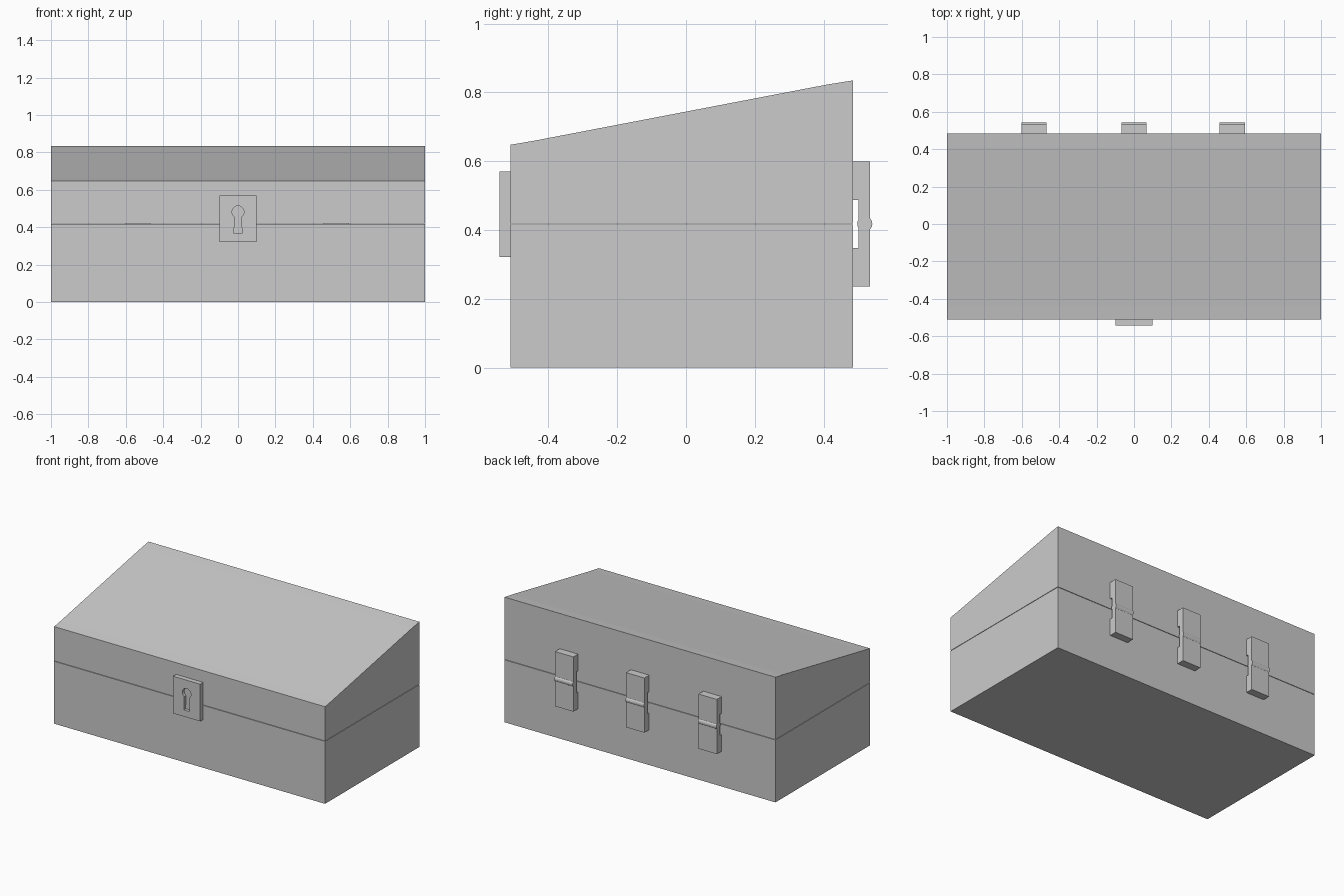
import bpy, bmesh
from math import sin, cos, pi, radians
from mathutils import Vector

if "Cube" in bpy.data.objects:
    bpy.data.objects.remove(bpy.data.objects["Cube"])


def prism(name, profile, place, sweep, open_z=None):
    """Extrude a 2D profile along sweep; optionally drop the face at height open_z."""
    bm = bmesh.new()
    face = bm.faces.new([bm.verts.new(place(a, b)) for a, b in profile])
    ext = bmesh.ops.extrude_face_region(bm, geom=[face], use_keep_orig=True)
    moved = [g for g in ext["geom"] if isinstance(g, bmesh.types.BMVert)]
    bmesh.ops.translate(bm, verts=moved, vec=Vector(sweep))
    bmesh.ops.recalc_face_normals(bm, faces=bm.faces[:])
    if open_z is not None:
        lids = [f for f in bm.faces if all(abs(v.co.z - open_z) < 1e-5 for v in f.verts)]
        bmesh.ops.delete(bm, geom=lids, context='FACES_ONLY')
    mesh = bpy.data.meshes.new(name)
    bm.to_mesh(mesh)
    bm.free()
    obj = bpy.data.objects.new(name, mesh)
    bpy.context.collection.objects.link(obj)
    return obj


def side_prism(name, profile, x, width, open_z=None):
    """Prism with a (y, z) profile, centred on x."""
    return prism(name, profile, lambda y, z: (x - width / 2, y, z), (width, 0, 0), open_z)


def hollow(obj):
    mod = obj.modifiers.new("walls", 'SOLIDIFY')
    mod.thickness = 0.04
    mod.offset = -1
    mod.use_even_offset = True


FRONT, BACK, SEAM, GAP = -0.51, 0.485, 0.4165, 0.003

# Box and sloping lid, each an open shell
hollow(side_prism("box", [(FRONT, 0), (BACK, 0), (BACK, SEAM), (FRONT, SEAM)],
                  0, 2, SEAM))
hollow(side_prism("lid", [(FRONT, SEAM + GAP), (BACK, SEAM + GAP), (BACK, 0.835),
                          (0.41, 0.823), (-0.44, 0.66), (FRONT, 0.648)],
                  0, 2, SEAM + GAP))

# Lock plate with a keyhole recess
lock = prism("lock_plate", [(-0.1, 0.322), (0.1, 0.322), (0.1, 0.57), (-0.1, 0.57)],
             lambda x, z: (x, -0.542, z), (0, 0.032, 0))
arc = [(0.032 * cos(a), 0.482 + 0.032 * sin(a))
       for a in (radians(-55 + 290 * i / 16) for i in range(17))]
keyhole = prism("keyhole_cutter", [(-0.021, 0.366), (0.021, 0.366)] + arc,
                lambda x, z: (x, -0.56, z), (0, 0.038, 0))
keyhole.hide_render = True
keyhole.hide_set(True)
cut = lock.modifiers.new("keyhole", 'BOOLEAN')
cut.operation = 'DIFFERENCE'
cut.solver = 'EXACT'
cut.object = keyhole

# Three hinges: notched plate with a barrel at the seam
plate = [(BACK, 0.235), (0.535, 0.235), (0.535, 0.6), (BACK, 0.6),
         (BACK, 0.488), (0.502, 0.488), (0.502, 0.347), (BACK, 0.347)]
barrel = [(0.52 + 0.022 * cos(2 * pi * i / 16), 0.418 + 0.022 * sin(2 * pi * i / 16))
          for i in range(16)]
for label, x in (("left", -0.535), ("middle", 0), ("right", 0.525)):
    side_prism(f"hinge_plate_{label}", plate, x, 0.135)
    side_prism(f"hinge_barrel_{label}", barrel, x, 0.135)
